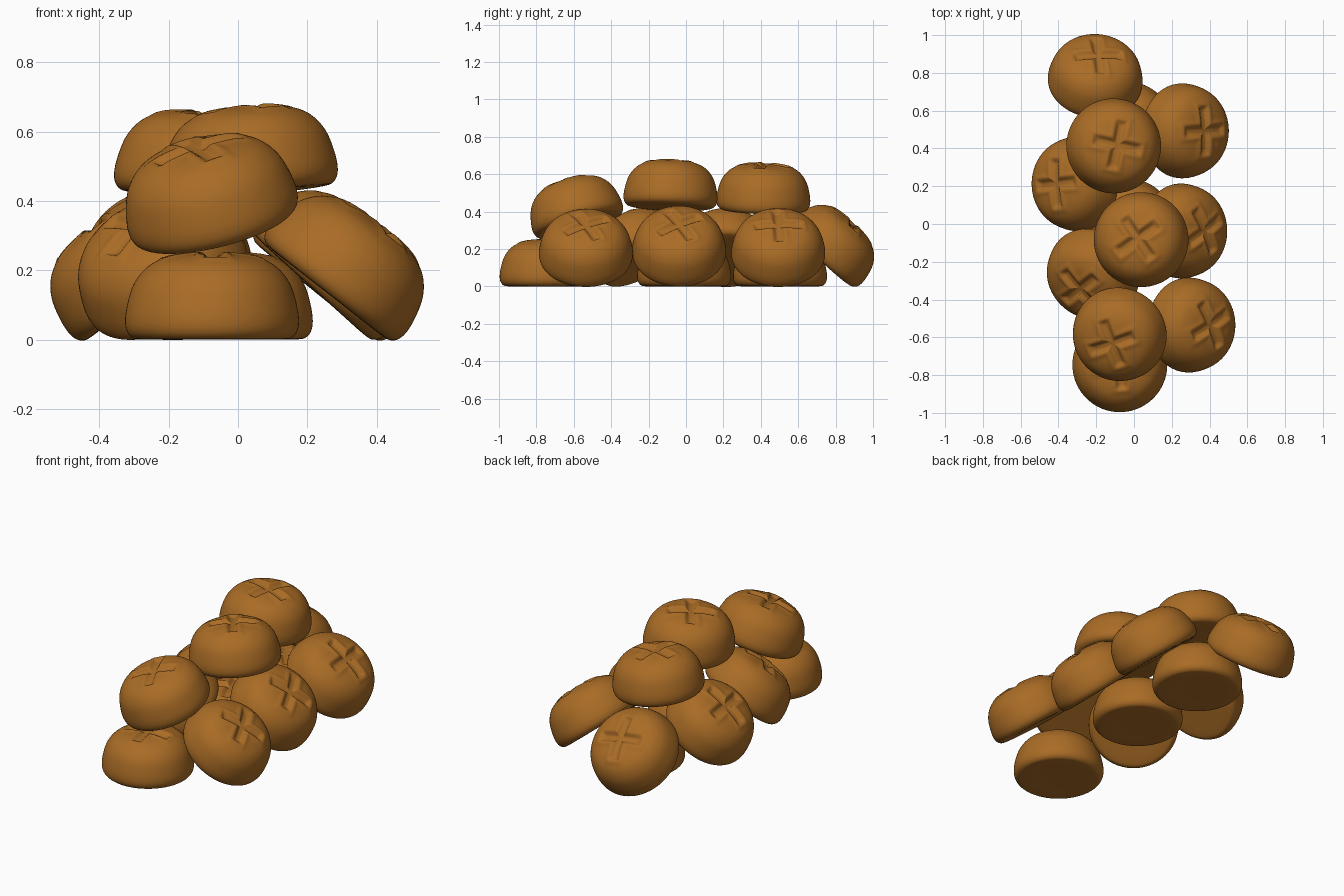
import bpy, bmesh, math
from mathutils import Vector, Matrix

if "Cube" in bpy.data.objects:
    bpy.data.objects.remove(bpy.data.objects["Cube"])

crust = bpy.data.materials.new("golden brown crust")
crust.diffuse_color = (0.40, 0.15, 0.019, 1)
crust.use_nodes = True
crust.node_tree.nodes["Principled BSDF"].inputs["Base Color"].default_value = crust.diffuse_color

# Half profile of one roll: (radius, height), from the base edge to the crown
PROFILE = [(0.10, 0.0), (0.20, 0.0), (0.234, 0.008), (0.25, 0.038), (0.247, 0.09),
           (0.226, 0.16), (0.185, 0.211), (0.13, 0.237), (0.065, 0.247), (0.012, 0.249)]


def spline(points, steps):
    """Smooth curve through the points (Catmull-Rom)."""
    p = [Vector(q) for q in points]
    p = [2 * p[0] - p[1]] + p + [2 * p[-1] - p[-2]]
    out = []
    for i in range(1, len(p) - 2):
        a, b, c, d = p[i - 1:i + 3]
        for s in range(steps):
            t = s / steps
            out.append(0.5 * (2 * b + (c - a) * t + (2 * a - 5 * b + 4 * c - d) * t * t
                              + (3 * b - a - 3 * c + d) * t ** 3))
    return out + [p[-2]]


def score(x, y):
    """Height change for the cross cut: a soft groove with a faint lip."""
    x, y = abs(x), abs(y)
    d = min(max(x - 0.125, y - 0.024), max(y - 0.125, x - 0.024))
    t = min(max((0.010 - d) / 0.026, 0), 1)
    return -0.016 * t * t * (3 - 2 * t) + 0.005 * math.exp(-((d - 0.016) / 0.012) ** 2)


def roll_mesh(segments=80):
    bm = bmesh.new()
    rings = []
    for r, z in spline(PROFILE, 6):
        ring = []
        for k in range(segments):
            a = 2 * math.pi * k / segments
            x, y = r * math.cos(a), r * math.sin(a)
            ring.append(bm.verts.new((x, y, z + (score(x, y) if z > 0.15 else 0))))
        rings.append(ring)
    for low, high in zip(rings, rings[1:]):
        for k in range(segments):
            n = (k + 1) % segments
            bm.faces.new((low[k], low[n], high[n], high[k]))
    bm.faces.new(rings[0][::-1])
    bm.faces.new(rings[-1])
    for f in bm.faces:
        f.smooth = True
    mesh = bpy.data.meshes.new("bread_roll")
    bm.to_mesh(mesh)
    bm.free()
    mesh.materials.append(crust)
    return mesh


mesh = roll_mesh()


def roll(name, base, tilt=0, toward=0, yaw=0):
    """Place a roll by its base centre, leaning by tilt toward a compass angle."""
    t, a = math.radians(tilt), math.radians(toward)
    axis = Vector((-math.sin(a), math.cos(a), 0))
    ob = bpy.data.objects.new(name, mesh)
    ob.matrix_world = (Matrix.Translation(base) @ Matrix.Rotation(t, 4, axis)
                       @ Matrix.Rotation(math.radians(yaw), 4, 'Z'))
    bpy.context.collection.objects.link(ob)


# Flat rolls along the bottom
roll("bottom_roll_front", (-0.075, -0.745, 0), yaw=5)
roll("bottom_roll_middle", (-0.035, -0.01, 0), yaw=20)
roll("bottom_roll_back", (-0.04, 0.503, 0), yaw=40)

# Rolls leaning on the sides of the pile
roll("right_roll_front", (0.257, -0.535, 0.135), 38, 0, 28)
roll("right_roll_middle", (0.213, -0.037, 0.150), 42, 0, 30)
roll("right_roll_back", (0.222, 0.493, 0.138), 39, 0, 3)
roll("left_roll_back", (-0.262, 0.213, 0.138), 39, 180, 5)
roll("left_roll_front", (-0.19, -0.23, 0.140), 39, 230, 40)
roll("back_roll", (-0.21, 0.725, 0.155), 44, 83, 5)

# Rolls on top
roll("top_roll_front", (-0.062, -0.567, 0.325), 21, 230, 20)
roll("top_roll_middle", (0.043, -0.085, 0.424), 6, 160, 35)
roll("top_roll_back", (-0.113, 0.412, 0.407), 6, 15, -12)
